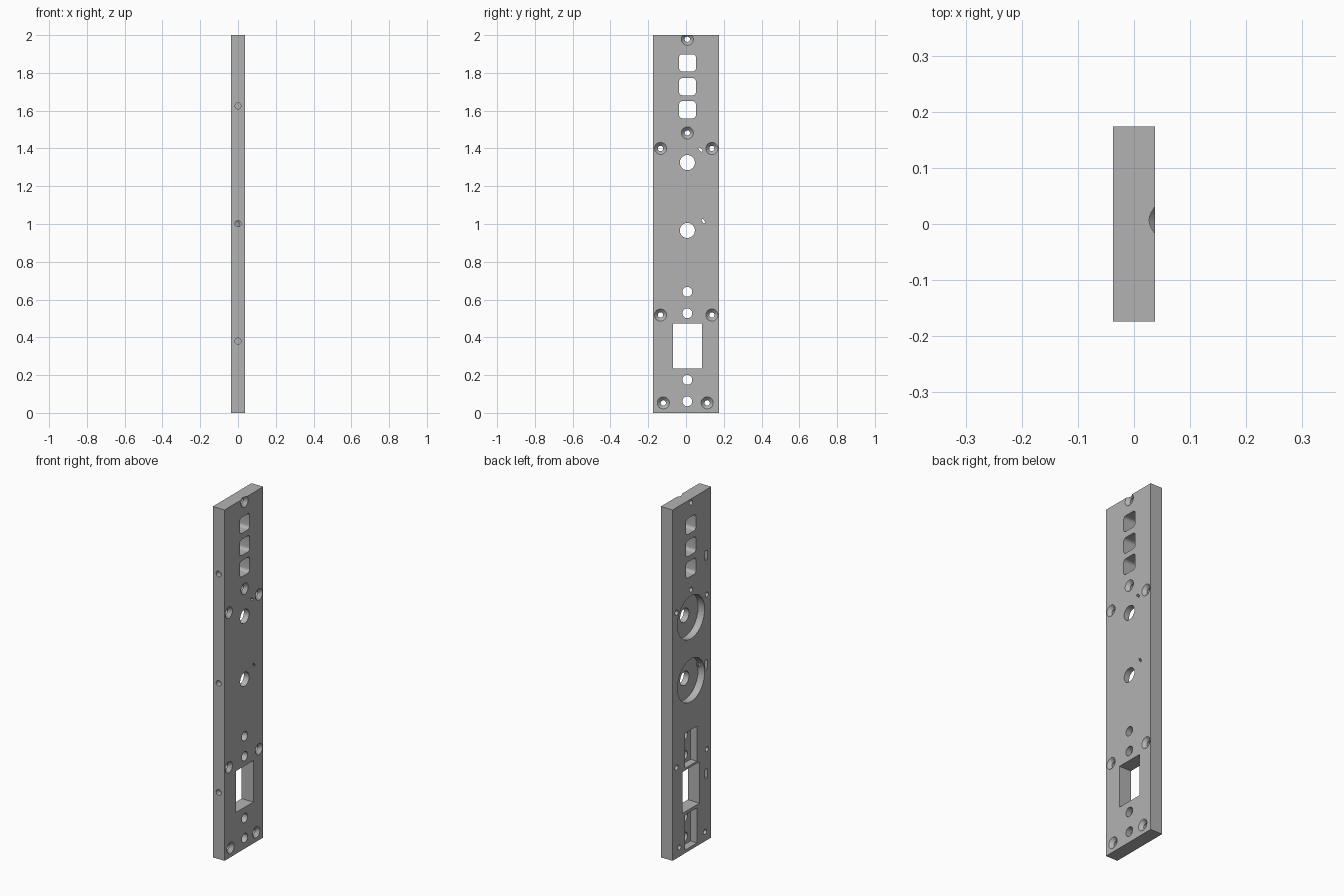
import bpy, bmesh, math
from mathutils import Vector

if "Cube" in bpy.data.objects:
    bpy.data.objects.remove(bpy.data.objects["Cube"], do_unlink=True)

HX, HY, TOP = 0.037, 0.174, 2.0      # half thickness, half width, height
OUT = 0.1                            # how far cutters pass the faces
MID = 0.007                          # y of the central row of openings
FLOOR = 0.004                        # x of the floor of the rear recesses

grey = bpy.data.materials.new("plain grey")
grey.use_nodes = True
colour = (0.45, 0.45, 0.45, 1)
grey.diffuse_color = colour
grey.node_tree.nodes["Principled BSDF"].inputs["Base Color"].default_value = colour


def circle(r, n=40):
    return [(r * math.cos(2 * math.pi * i / n), r * math.sin(2 * math.pi * i / n)) for i in range(n)]


def rect(w, h, r=0, tilt=0):
    """Rectangle outline, with rounded corners if r is set."""
    pts = []
    for k, (sx, sy) in enumerate([(1, 1), (-1, 1), (-1, -1), (1, -1)]):
        for j in range(7 if r else 1):
            a = math.pi / 2 * (k + j / 6)
            pts.append((sx * (w / 2 - r) + r * math.cos(a), sy * (h / 2 - r) + r * math.sin(a)))
    c, s = math.cos(tilt), math.sin(tilt)
    return [(c * u - s * v, s * u + c * v) for u, v in pts]


def loft(name, sections, place):
    """Solid through (depth, outline) sections; place maps depth, u, v to a point."""
    bm = bmesh.new()
    rings = [[bm.verts.new(place(d, u, v)) for u, v in pts] for d, pts in sections]
    n = len(rings[0])
    for a, b in zip(rings, rings[1:]):
        for i in range(n):
            bm.faces.new((a[i], a[(i + 1) % n], b[(i + 1) % n], b[i]))
    bm.faces.new(rings[0])
    bm.faces.new(rings[-1])
    bmesh.ops.recalc_face_normals(bm, faces=bm.faces)
    mesh = bpy.data.meshes.new(name)
    bm.to_mesh(mesh)
    bm.free()
    obj = bpy.data.objects.new(name, mesh)
    bpy.context.collection.objects.link(obj)
    mesh.materials.append(grey)
    return obj


cutters = []


def cut_x(y, z, outline, x0=-OUT, x1=OUT):
    cutters.append(loft("cutter", [(x0, outline), (x1, outline)],
                        lambda d, u, v: Vector((d, y + u, z + v))))


# Panel
panel = loft("faceplate", [(-HX, rect(2 * HY, TOP)), (HX, rect(2 * HY, TOP))],
             lambda d, u, v: Vector((d, u, TOP / 2 + v)))

# Three rounded windows and the large square-cornered window
for z in (1.853, 1.727, 1.605):
    cut_x(MID + 0.001, z, rect(0.09, 0.091, 0.018))
cut_x(MID + 0.001, 0.354, rect(0.154, 0.236))

# Dial holes with round rear recesses and tilted key slots
for z, angle in ((1.325, 45), (0.966, 30)):
    a = math.radians(angle)
    cut_x(MID, z, circle(0.122, 64), -OUT, FLOOR)
    cut_x(MID, z, circle(0.04))
    cut_x(MID + 0.098 * math.cos(a), z + 0.098 * math.sin(a), rect(0.011, 0.025, 0, a))

# Rear channels, each with two plain holes
for z in (0.584, 0.118):
    cut_x(MID, z, rect(0.107, 0.2), -OUT, FLOOR)
    for dz in (-0.057, 0.057):
        cut_x(MID, z + dz, circle(0.026))

# Countersunk screw holes
screws = [(MID, 1.978), (MID, 1.482), (-0.12, 0.053), (0.112, 0.053)]
screws += [(y, z) for y in (-0.135, 0.137) for z in (1.4, 0.518)]
for y, z in screws:
    steps = [(-OUT, 0.014), (HX - 0.018, 0.014), (HX + 0.002, 0.034)]
    cutters.append(loft("cutter", [(x, circle(r)) for x, r in steps],
                        lambda d, u, v: Vector((d, y + u, z + v))))

# Front edge holes, each meeting a nut slot cut from the rear
for z in (0.38, 1.002, 1.625):
    cutters.append(loft("cutter", [(-HY - OUT, circle(0.016, 24)), (-0.105, circle(0.016, 24))],
                        lambda d, u, v: Vector((u, d, z + v))))
    cut_x(-0.13, z, rect(0.025, 0.055), -OUT, 0.022)

# Apply every cut, then remove the cutters
for c in cutters:
    mod = panel.modifiers.new("cut", 'BOOLEAN')
    mod.operation, mod.solver, mod.object = 'DIFFERENCE', 'EXACT', c
    c.hide_render = True
graph = bpy.context.evaluated_depsgraph_get()
panel_mesh = bpy.data.meshes.new_from_object(panel.evaluated_get(graph))
panel.modifiers.clear()
panel.data = panel_mesh
for c in cutters:
    bpy.data.objects.remove(c, do_unlink=True)

# Smooth bores, crisp edges
bpy.ops.object.select_all(action='DESELECT')
panel.select_set(True)
bpy.context.view_layer.objects.active = panel
bpy.ops.object.shade_smooth_by_angle(angle=math.radians(25))
